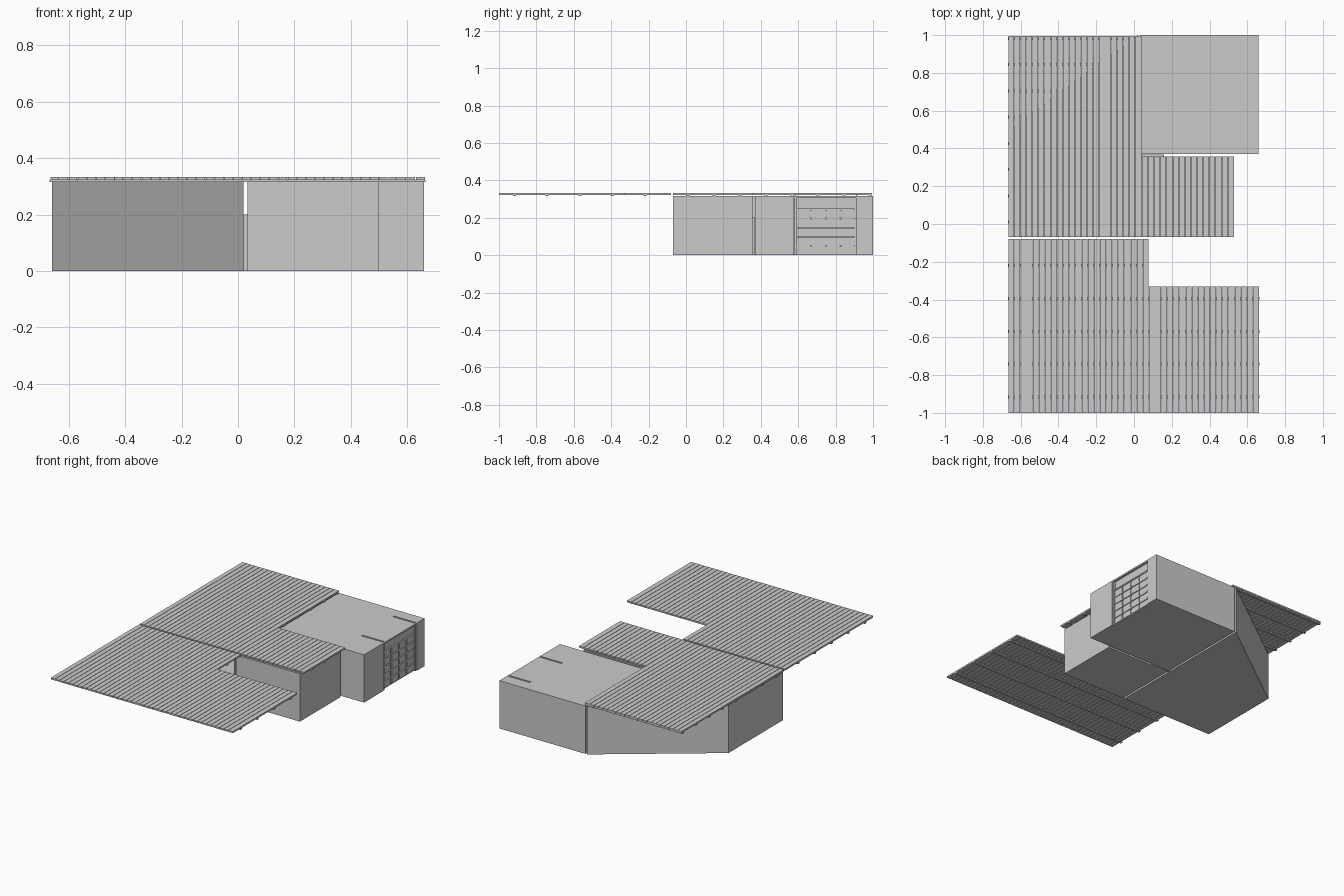
import bpy, bmesh

if "Cube" in bpy.data.objects:
    bpy.data.objects.remove(bpy.data.objects["Cube"])


def make(name, bm):
    bmesh.ops.recalc_face_normals(bm, faces=bm.faces[:])
    me = bpy.data.meshes.new(name)
    bm.to_mesh(me)
    bm.free()
    ob = bpy.data.objects.new(name, me)
    bpy.context.collection.objects.link(ob)
    return ob


def add_box(bm, x0, x1, y0, y1, z0, z1):
    vs = bmesh.ops.create_cube(bm, size=1)["verts"]
    for v in vs:
        v.co.x = x1 if v.co.x > 0 else x0
        v.co.y = y1 if v.co.y > 0 else y0
        v.co.z = z1 if v.co.z > 0 else z0


def box(name, *dims):
    bm = bmesh.new()
    add_box(bm, *dims)
    return make(name, bm)


def prism(name, pts, z0, z1, open_edge=None):
    """Extrude a plan outline; open_edge leaves out one side wall."""
    bm = bmesh.new()
    lo = [bm.verts.new((x, y, z0)) for x, y in pts]
    hi = [bm.verts.new((x, y, z1)) for x, y in pts]
    bm.faces.new(lo)
    bm.faces.new(hi)
    n = len(pts)
    for i in range(n):
        if i != open_edge:
            j = (i + 1) % n
            bm.faces.new((lo[i], lo[j], hi[j], hi[i]))
    return make(name, bm)


TOP, ROOF, UNDER = 0.333, 0.315, 0.3225
GAP = 0.0025


def deck(name, x0, x1, count, y_range, joists):
    """Boards along y on joists along x; y_range(x) gives each board's ends."""
    pitch = (x1 - x0) / count
    bm = bmesh.new()
    for i in range(count):
        a = x0 + i * pitch
        b = a + pitch - (GAP if i < count - 1 else 0)
        y0, y1 = y_range(a + pitch / 2)
        add_box(bm, a, b, y0, y1, UNDER, TOP)
    make(name + "_boards", bm)
    bm = bmesh.new()
    for y, xa, xb in joists:
        add_box(bm, xa, xb, y - 0.008, y + 0.008, ROOF, UNDER)
    make(name + "_joists", bm)


# Decks
deck("rear_deck", -0.665, 0.04, 22, lambda x: (-0.07, 0.995),
     [(0.01 + 0.139 * i, -0.668, 0.04) for i in range(8)])
deck("middle_deck", 0.043, 0.53, 15, lambda x: (-0.07, 0.358),
     [(y, 0.043, 0.53) for y in (0.01, 0.149, 0.288)])
deck("front_deck", -0.665, 0.663, 41,
     lambda x: (-1.0, -0.08 if x < 0.078 else -0.33),
     [(-0.22 - 0.174 * i, -0.668, 0.078 if i == 0 else 0.665) for i in range(5)])

# Angled room under the rear deck, open to the front
prism("angled_room", [(-0.66, -0.07), (0.02, -0.07), (0.02, 1.0), (-0.66, 0.5)],
      0, ROOF, open_edge=0)

# Middle room and the low panel beside it
box("middle_room", 0.033, 0.5, -0.07, 0.355, 0, ROOF)
box("low_panel", 0.02, 0.16, 0.353, 0.367, 0, 0.2)

# Garage with a recessed doorway on its right side
D0, D1, DX = 0.575, 0.92, 0.645
prism("garage", [(0.033, 0.37), (0.66, 0.37), (0.66, D0), (DX, D0),
                 (DX, D1), (0.66, D1), (0.66, 1.0), (0.033, 1.0)], 0, ROOF)
box("door_lintel", DX, 0.66, D0, D1, 0.305, ROOF)

# Sectional door: five rows of four raised panels
bm = bmesh.new()
rows, cols = 5, 4
ph, pw = 0.245 / rows, 0.32 / cols
for r in range(rows):
    for c in range(cols):
        y, z = 0.588 + c * pw, r * ph
        add_box(bm, DX, 0.650, y + 0.006, y + pw - 0.006, z + 0.006, z + ph - 0.006)
make("door_panels", bm)
bm = bmesh.new()
for r in range(1, rows + 1):
    add_box(bm, DX, 0.654, 0.592, 0.902, r * ph - 0.005, r * ph + 0.004)
make("door_bars", bm)

# Door tracks, rising up the jambs and showing on the roof
for side, y in (("near", 0.585), ("far", 0.914)):
    box(side + "_upright_track", DX, 0.655, y - 0.005, y + 0.005, 0.0, 0.305)
    box(side + "_roof_track", 0.495, 0.65, y - 0.005, y + 0.005, 0.305, ROOF + 0.004)
